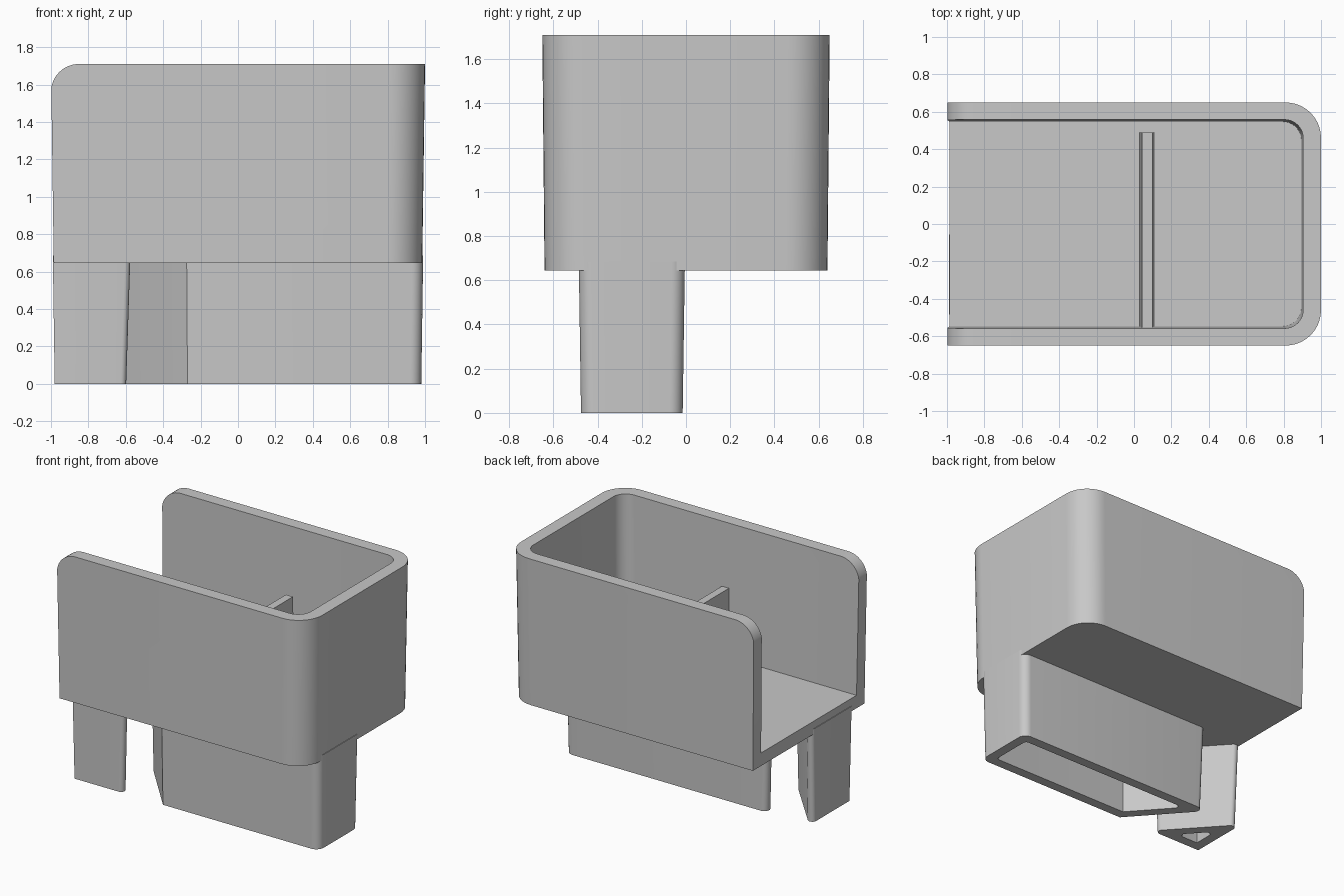
import bpy
import bmesh
import math
from mathutils import Vector

cube = bpy.data.objects.get("Cube")
if cube:
    bpy.data.objects.remove(cube, do_unlink=True)

grey = bpy.data.materials.new("light_grey_plastic")
grey.use_nodes = True
COLOUR = (0.58, 0.58, 0.58, 1)
grey.diffuse_color = COLOUR
grey.node_tree.nodes["Principled BSDF"].inputs["Base Color"].default_value = COLOUR


def inset(points, amount):
    """Move every edge of a counter-clockwise outline inwards."""
    pts = [Vector(p) for p in points]
    result = []
    for i, p in enumerate(pts):
        a = (p - pts[i - 1]).normalized()
        b = (pts[(i + 1) % len(pts)] - p).normalized()
        na, nb = Vector((-a.y, a.x)), Vector((-b.y, b.x))
        result.append(p + (na + nb) * amount / (1 + na.dot(nb)))
    return result


def rounded(points, radii, steps=10):
    """Replace corners by arcs; radius 0 keeps a corner sharp."""
    pts = [Vector(p) for p in points]
    out = []
    for i, (p, r) in enumerate(zip(pts, radii)):
        if r <= 0:
            out.append(p)
            continue
        u = (pts[i - 1] - p).normalized()
        v = (pts[(i + 1) % len(pts)] - p).normalized()
        half = u.angle(v) / 2
        centre = p + (u + v).normalized() * r / math.sin(half)
        start = p + u * r / math.tan(half) - centre
        end = p + v * r / math.tan(half) - centre
        sweep = start.angle(end)
        for k in range(steps + 1):
            t = k / steps
            out.append(centre + (start * math.sin((1 - t) * sweep)
                                 + end * math.sin(t * sweep)) / math.sin(sweep))
    return out


def loft(name, lower, upper, z0, z1, sideways=False):
    """Solid between two outlines; sideways puts the outline in the xz plane."""
    bm = bmesh.new()

    def ring(outline, h):
        return [bm.verts.new((p.x, h, p.y) if sideways else (p.x, p.y, h))
                for p in outline]

    a, b = ring(lower, z0), ring(upper, z1)
    bm.faces.new(a)
    bm.faces.new(b)
    for i in range(len(a)):
        j = (i + 1) % len(a)
        bm.faces.new((a[i], a[j], b[j], b[i]))
    bmesh.ops.recalc_face_normals(bm, faces=bm.faces)
    mesh = bpy.data.meshes.new(name)
    bm.to_mesh(mesh)
    bm.free()
    mesh.materials.append(grey)
    obj = bpy.data.objects.new(name, mesh)
    bpy.context.collection.objects.link(obj)
    return obj


def activate(obj):
    bpy.ops.object.select_all(action="DESELECT")
    obj.select_set(True)
    bpy.context.view_layer.objects.active = obj


def cut(obj, cutter):
    activate(obj)
    mod = obj.modifiers.new("cut", "BOOLEAN")
    mod.operation = "DIFFERENCE"
    mod.solver = "EXACT"
    mod.object = cutter
    bpy.ops.object.modifier_apply(modifier=mod.name)
    bpy.data.objects.remove(cutter, do_unlink=True)


def smooth(obj):
    activate(obj)
    bpy.ops.object.shade_smooth_by_angle(angle=math.radians(30))


def rectangle(x0, x1, y):
    return [(x0, -y), (x1, -y), (x1, y), (x0, y)]


# Tray: drafted box with two rounded corners, open at one end
BASE, FLOOR, TOP = 0.645, 0.74, 1.71
corners = [0, 0.19, 0.19, 0]
tray = loft("tray", rounded(rectangle(-0.985, 0.985, 0.64), corners),
            rounded(rectangle(-1, 1, 0.65), corners), BASE, TOP)
corners = [0, 0.1, 0.1, 0]
cut(tray, loft("tray_hollow", rounded(rectangle(-1.2, 0.895, 0.547), corners),
               rounded(rectangle(-1.2, 0.905, 0.558), corners), FLOOR, TOP + 0.01))

# Rounded upper ends of the side walls
arc = [Vector((-0.85 - 0.15 * math.cos(t), 1.56 + 0.15 * math.sin(t)))
       for t in [math.pi / 2 * k / 12 for k in range(13)]]
corner = [Vector((-1.1, 1.56))] + arc + [Vector((-0.85, 1.8)), Vector((-1.1, 1.8))]
cut(tray, loft("corner_cutter", corner, corner, -1, 1, sideways=True))
smooth(tray)

# Cross rib standing on the tray floor
rib_low = [Vector(p) for p in [(0.03, -0.56), (0.11, -0.56), (0.11, 0.49), (0.03, 0.49)]]
rib_high = [Vector((0.07 + (p.x - 0.07) * 0.7, p.y)) for p in rib_low]
loft("cross_rib", rib_low, rib_high, FLOOR - 0.02, 1.24)


# Hollow legs with parallel slanted faces
def leg(name, outline, radii, wall=0.073):
    top = inset(outline, -0.01)
    obj = loft(name, rounded(outline, radii), rounded(top, radii), 0, BASE + 0.04)
    inner = [min(r, 0.025) for r in radii]
    hollow = rounded(inset(outline, wall), inner)
    cut(obj, loft(name + "_hollow", hollow, hollow, -0.1, BASE + 0.1))
    smooth(obj)


FRONT, BACK = -0.475, -0.015
leg("long_leg", [(-0.27, FRONT), (0.98, FRONT), (0.98, BACK), (-0.68, BACK)],
    [0, 0.06, 0.06, 0.04])
leg("short_leg", [(-0.98, FRONT), (-0.56, FRONT), (-0.98, BACK)],
    [0, 0.03, 0.03])
